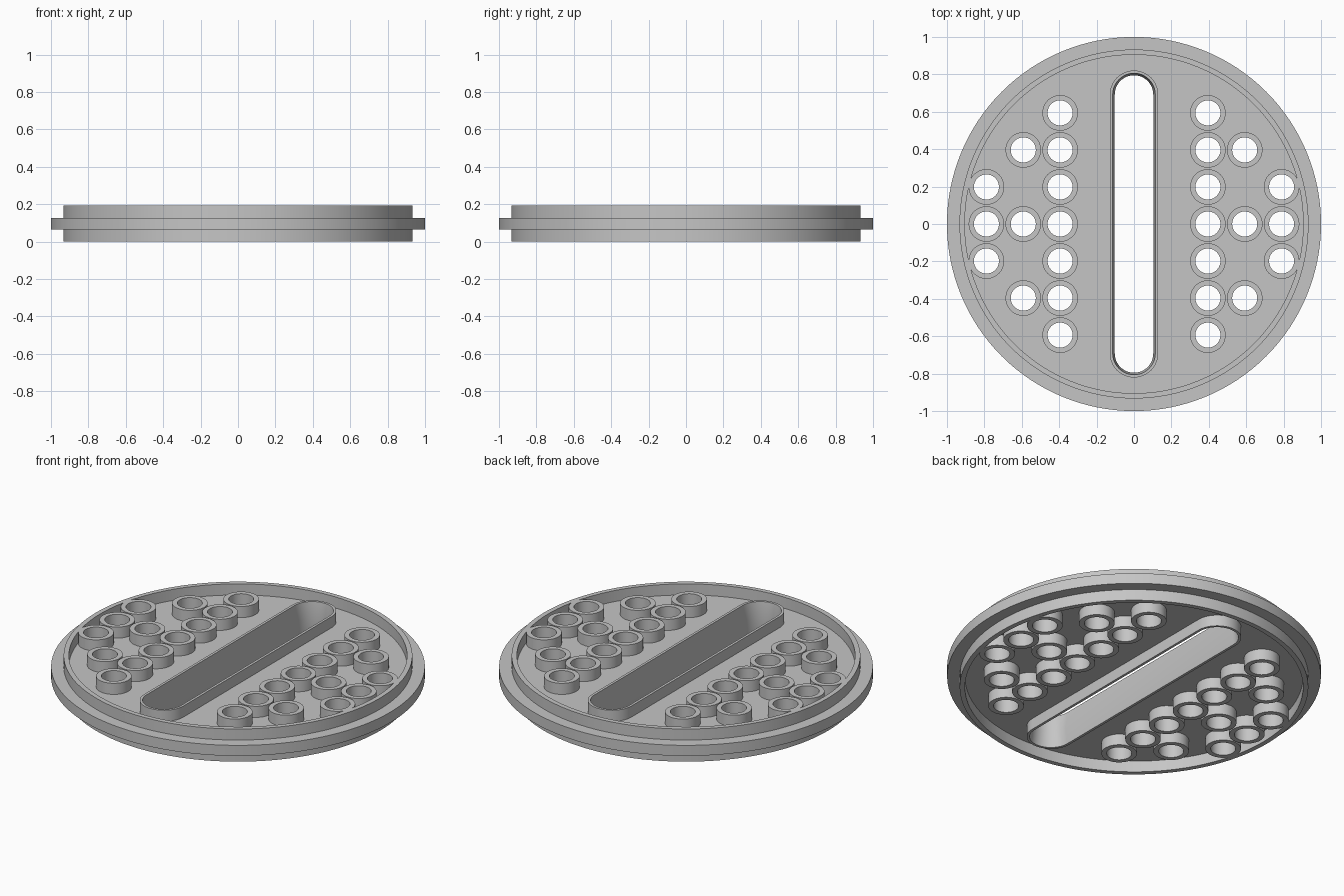
import bpy, bmesh, math

if "Cube" in bpy.data.objects:
    bpy.data.objects.remove(bpy.data.objects["Cube"])

H = 0.193                 # overall height
MID = H / 2
WEB = 0.062               # thickness of the plate and flange
PITCH = 0.198             # hole grid spacing

grey = bpy.data.materials.new("light_grey")
grey.diffuse_color = (0.56, 0.56, 0.56, 1)
grey.use_nodes = True
grey.node_tree.nodes["Principled BSDF"].inputs["Base Color"].default_value = grey.diffuse_color


def circle(r, cx=0, cy=0, n=48):
    return [(cx + r * math.cos(2 * math.pi * i / n),
             cy + r * math.sin(2 * math.pi * i / n)) for i in range(n)]


def stadium(r, half_len, n=24):
    """Slot outline along y with rounded ends."""
    c = half_len - r
    pts = []
    for side, start in ((1, 0), (-1, math.pi)):
        for i in range(n + 1):
            a = start + math.pi * i / n
            pts.append((r * math.cos(a), side * c + r * math.sin(a)))
    return pts


def finish(ob):
    ob.data.materials.clear()
    ob.data.materials.append(grey)
    bpy.ops.object.select_all(action='DESELECT')
    ob.select_set(True)
    bpy.context.view_layer.objects.active = ob
    bpy.ops.object.shade_smooth_by_angle(angle=math.radians(30))


def mesh_object(name, bm):
    bmesh.ops.recalc_face_normals(bm, faces=bm.faces)
    me = bpy.data.meshes.new(name)
    bm.to_mesh(me)
    bm.free()
    ob = bpy.data.objects.new(name, me)
    bpy.context.collection.objects.link(ob)
    finish(ob)
    return ob


def extruded(name, outlines, height):
    """Flat outline with holes, extruded about the middle height."""
    cu = bpy.data.curves.new(name, 'CURVE')
    cu.dimensions = '2D'
    cu.fill_mode = 'BOTH'
    cu.extrude = height / 2
    for pts in outlines:
        sp = cu.splines.new('POLY')
        sp.points.add(len(pts) - 1)
        for p, (x, y) in zip(sp.points, pts):
            p.co = (x, y, 0, 1)
        sp.use_cyclic_u = True
    tmp = bpy.data.objects.new(name + "_outline", cu)
    bpy.context.collection.objects.link(tmp)
    bpy.context.view_layer.update()
    me = bpy.data.meshes.new_from_object(
        tmp.evaluated_get(bpy.context.evaluated_depsgraph_get()))
    bm = bmesh.new()
    bm.from_mesh(me)
    bpy.data.objects.remove(tmp)
    bmesh.ops.remove_doubles(bm, verts=bm.verts, dist=1e-5)
    bmesh.ops.translate(bm, verts=bm.verts, vec=(0, 0, MID))
    return mesh_object(name, bm)


def lofted(name, sections):
    """Closed tube through (outline, z) sections."""
    bm = bmesh.new()
    rings = [[bm.verts.new((x, y, z)) for x, y in pts] for pts, z in sections]
    n = len(rings[0])
    for k, a in enumerate(rings):
        b = rings[(k + 1) % len(rings)]
        for i in range(n):
            j = (i + 1) % n
            bm.faces.new((a[i], a[j], b[j], b[i]))
    return mesh_object(name, bm)


def tube(name, r_out, r_in, height, cx=0, cy=0, n=48):
    lo, hi = MID - height / 2, MID + height / 2
    o, i = circle(r_out, cx, cy, n), circle(r_in, cx, cy, n)
    return lofted(name, [(o, lo), (o, hi), (i, hi), (i, lo)])


# Hole positions: three columns on each side
columns = ((0.395, range(-3, 4)), (0.592, (-2, 0, 2)), (0.789, (-1, 0, 1)))
holes = [(s * x, k * PITCH) for s in (-1, 1) for x, rows in columns for k in rows]

# Perforated plate
extruded("plate", [circle(0.92, n=128), stadium(0.12, 0.812)]
         + [circle(0.08, x, y) for x, y in holes], WEB)

# Outer flange and upright rim
tube("flange", 1.0, 0.92, WEB, n=128)
tube("rim", 0.933, 0.905, H, n=128)

# Collars around the round holes
for x, y in holes:
    tube("hole_collar", 0.095, 0.067, H, x, y)

# Slot collar, its opening narrowing slightly to the middle
outer = stadium(0.129, 0.821)
mouth = stadium(0.114, 0.806)
lofted("slot_collar", [(outer, 0), (outer, H), (mouth, H),
                       (stadium(0.103, 0.795), MID), (mouth, 0)])
